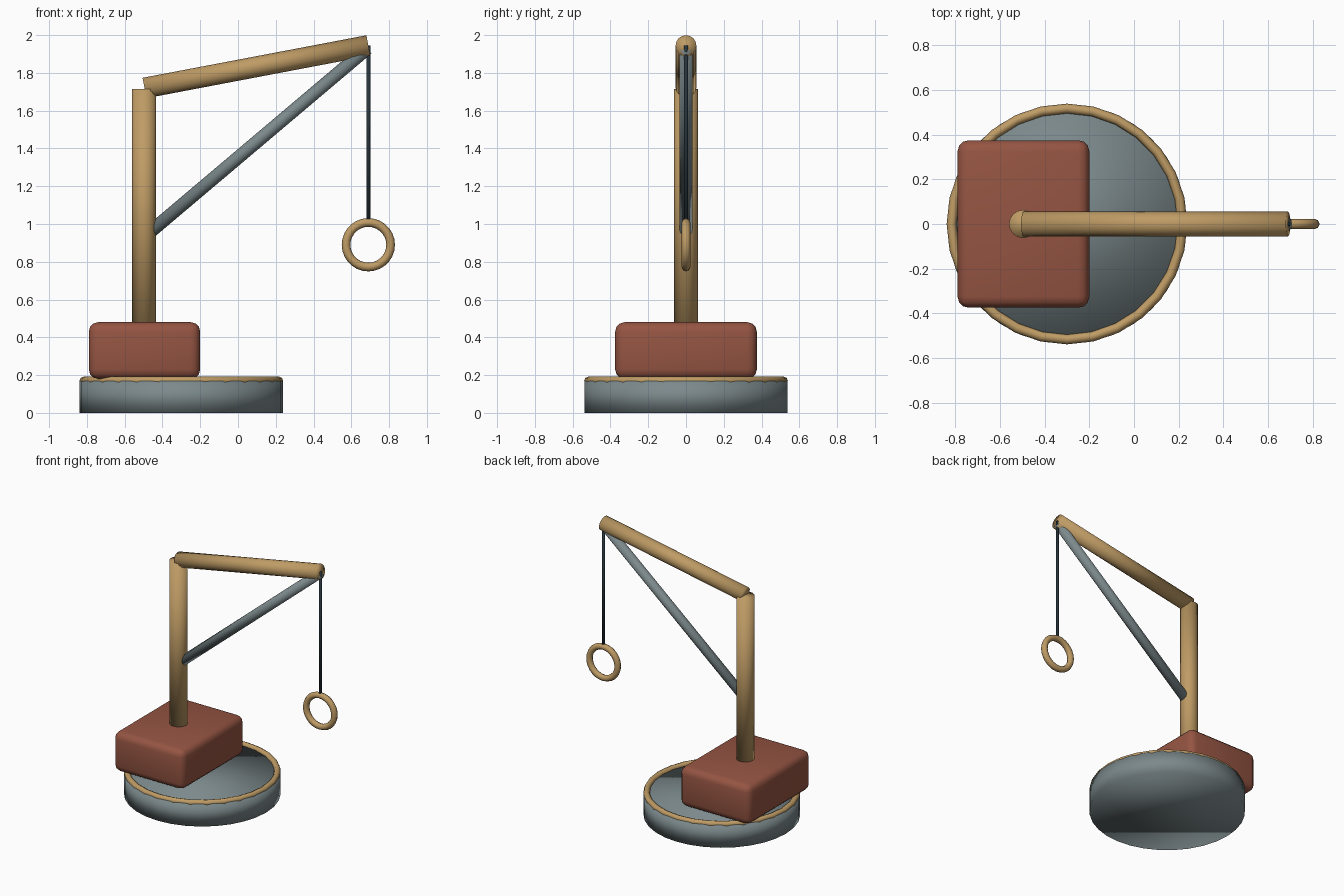
import bpy
from math import pi
from mathutils import Vector

if "Cube" in bpy.data.objects:
    bpy.data.objects.remove(bpy.data.objects["Cube"])


def material(name, rgb):
    m = bpy.data.materials.new(name)
    m.diffuse_color = (*rgb, 1)
    m.use_nodes = True
    m.node_tree.nodes["Principled BSDF"].inputs["Base Color"].default_value = m.diffuse_color
    return m


WOOD = material("tan_wood", (0.52, 0.33, 0.13))
STEEL = material("blue_grey", (0.20, 0.25, 0.26))
BRICK = material("red_brown", (0.30, 0.09, 0.055))
CORD = material("dark_cord", (0.02, 0.035, 0.045))


def finish(name, mat):
    ob = bpy.context.object
    ob.name = name
    ob.data.materials.append(mat)
    bpy.ops.object.shade_smooth()
    return ob


def rod(name, start, end, radius, sides, mat):
    a, b = Vector(start), Vector(end)
    d = b - a
    bpy.ops.mesh.primitive_cylinder_add(vertices=sides, radius=radius, depth=d.length, location=(a + b) / 2)
    bpy.context.object.rotation_euler = d.to_track_quat('Z', 'Y').to_euler()
    return finish(name, mat)


def ring(name, loc, major, minor, segs, sides, mat, rot=(0, 0, 0)):
    bpy.ops.mesh.primitive_torus_add(major_radius=major, minor_radius=minor, major_segments=segs,
                                     minor_segments=sides, location=loc, rotation=rot)
    return finish(name, mat)


# Round base with raised rim
rod("base", (-0.3, 0, 0), (-0.3, 0, 0.17), 0.538, 32, STEEL)
ring("base_rim", (-0.3, 0, 0.17), 0.517, 0.022, 28, 8, WOOD)

# Rounded counterweight block
bpy.ops.mesh.primitive_cube_add(size=1, location=(-0.495, 0, 0.33))
block = bpy.context.object
block.scale = (0.59, 0.75, 0.30)
bpy.ops.object.transform_apply(location=False, rotation=False, scale=True)
finish("counterweight", BRICK)
bevel = block.modifiers.new("rounding", 'BEVEL')
bevel.width = 0.05
bevel.segments = 3

# Mast, boom and diagonal brace
rod("mast", (-0.497, 0, 0.44), (-0.497, 0, 1.715), 0.063, 16, WOOD)
rod("boom", (-0.495, 0, 1.72), (0.69, 0, 1.945), 0.055, 16, WOOD)
rod("brace", (-0.457, 0, 0.965), (0.685, 0, 1.93), 0.035, 12, STEEL)

# Hanging rope and ring
rod("rope", (0.69, 0, 1.02), (0.69, 0, 1.945), 0.011, 8, CORD)
ring("hanging_ring", (0.69, 0, 0.89), 0.118, 0.023, 28, 8, WOOD, (pi / 2, 0, 0))
